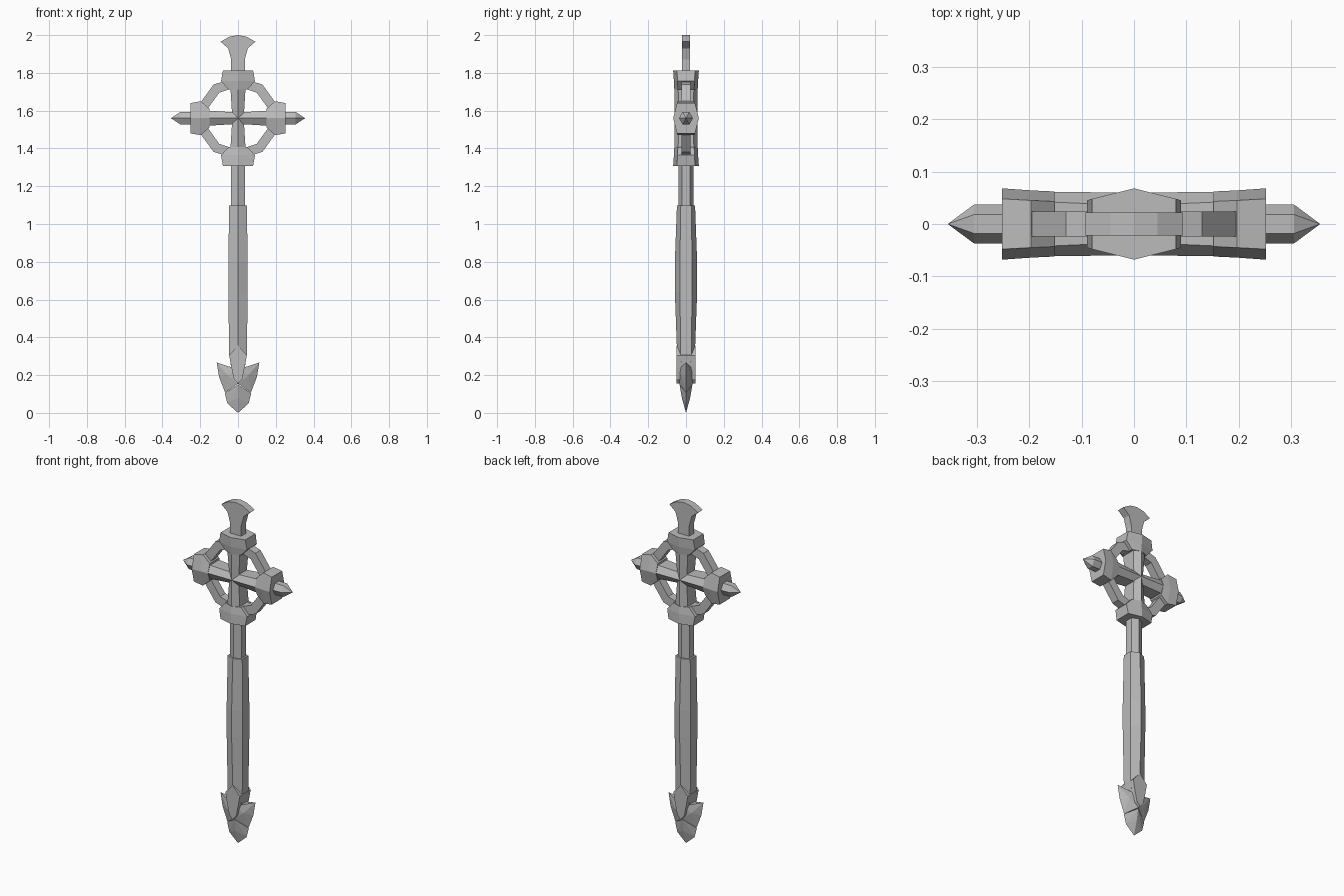
import bpy, bmesh, math
from mathutils import Matrix, Vector

cube = bpy.data.objects.get("Cube")
if cube:
    bpy.data.objects.remove(cube, do_unlink=True)

stone = bpy.data.materials.new("grey_metal")
stone.use_nodes = True
grey = (0.5, 0.5, 0.5, 1)
stone.diffuse_color = grey
stone.node_tree.nodes["Principled BSDF"].inputs["Base Color"].default_value = grey

HUB = 1.56  # height of the cross centre


def finish(name, bm, matrix=Matrix()):
    bm.transform(matrix)
    bmesh.ops.recalc_face_normals(bm, faces=bm.faces)
    mesh = bpy.data.meshes.new(name)
    bm.to_mesh(mesh)
    bm.free()
    mesh.materials.append(stone)
    obj = bpy.data.objects.new(name, mesh)
    bpy.context.collection.objects.link(obj)
    return obj


def hex_loft(name, sections, matrix=Matrix()):
    """Six-sided bar along z; sections are (z, half width, side depth, ridge depth)."""
    bm = bmesh.new()
    rings = []
    for z, w, side, ridge in sections:
        plan = [(0, -ridge), (w, -side), (w, side), (0, ridge), (-w, side), (-w, -side)]
        rings.append([bm.verts.new((x, y, z)) for x, y in plan])
    for low, high in zip(rings, rings[1:]):
        for i in range(6):
            j = (i + 1) % 6
            bm.faces.new((low[i], low[j], high[j], high[i]))
    bm.faces.new(rings[0])
    bm.faces.new(rings[-1])
    bmesh.ops.remove_doubles(bm, verts=bm.verts, dist=0.0005)
    return finish(name, bm, matrix)


def plate(name, half_outline, depth):
    """Flat plate, mirrored in x; the half outline starts and ends anywhere on x >= 0."""
    points = half_outline + [(-x, z) for x, z in reversed(half_outline) if x > 0]
    bm = bmesh.new()
    face = bm.faces.new([bm.verts.new((x, -depth, z)) for x, z in points])
    extruded = bmesh.ops.extrude_face_region(bm, geom=[face])
    moved = [v for v in extruded["geom"] if isinstance(v, bmesh.types.BMVert)]
    bmesh.ops.translate(bm, verts=moved, vec=(0, 2 * depth, 0))
    return finish(name, bm)


def hull(name, points):
    """Faceted solid round points, mirrored front to back."""
    bm = bmesh.new()
    for x, y, z in points:
        for s in ((1, -1) if y else (1,)):
            bm.verts.new((x, y * s, z))
    bmesh.ops.convex_hull(bm, input=bm.verts)
    return finish(name, bm)


# Collars and tapered spokes, four times round the hub
for i, side in enumerate(("top", "left", "bottom", "right")):
    turn = Matrix.Translation((0, 0, HUB)) @ Matrix.Rotation(i * math.pi / 2, 4, 'Y')
    hex_loft(side + "_collar", [(0.152, 0.05, 0.043, 0.062),
                                (0.196, 0.09, 0.045, 0.064),
                                (0.252, 0.08, 0.048, 0.068)], turn)
    hex_loft(side + "_spoke", [(0, 0.03, 0.035, 0.06), (0.16, 0.04, 0.042, 0.061)], turn)
    if side in ("left", "right"):
        hex_loft(side + "_spike", [(0.24, 0.033, 0.018, 0.037),
                                   (0.305, 0.033, 0.018, 0.037),
                                   (0.355, 0, 0, 0)], turn)

# Ten-sided ring behind the cross
bm = bmesh.new()
loops = []
for i in range(10):
    a = math.radians(36 * i + 18)
    loops.append([bm.verts.new((r * math.cos(a), y, HUB + r * math.sin(a)))
                  for r, y in ((0.22, -0.024), (0.22, 0.024), (0.168, 0.024), (0.168, -0.024))])
for i in range(10):
    a, b = loops[i], loops[(i + 1) % 10]
    for k in range(4):
        n = (k + 1) % 4
        bm.faces.new((a[k], a[n], b[n], b[k]))
finish("ring", bm)

# Flared blade on top
plate("top_blade", [(0.036, 1.79), (0.036, 1.87), (0.052, 1.93), (0.092, 1.965),
                    (0.045, 1.992), (0, 2.0)], 0.022)

# Shaft and swelling grip
hex_loft("shaft", [(1.08, 0.037, 0.022, 0.04), (1.32, 0.037, 0.022, 0.04)])
hex_loft("grip", [(0.2, 0.03, 0.02, 0.035), (0.31, 0.047, 0.028, 0.047),
                  (0.64, 0.051, 0.032, 0.059), (0.8, 0.051, 0.032, 0.059),
                  (1.097, 0.047, 0.028, 0.048)])

# Pommel: leaf, two wings and a pointed tip
plate("pommel_leaf", [(0, 0.155), (0.022, 0.18), (0.035, 0.24), (0.047, 0.305), (0, 0.357)], 0.05)
for name, s in (("left_wing", 1), ("right_wing", -1)):
    hull(name, [(s * 0.113, 0, 0.267), (s * 0.1, 0, 0.19), (s * 0.068, 0, 0.107),
                (s * 0.055, 0.026, 0.2), (0, 0.038, 0.23), (0, 0.036, 0.155)])
hull("pommel_tip", [(0, 0.034, 0.15), (0.07, 0, 0.105), (-0.07, 0, 0.105),
                    (0.056, 0, 0.05), (-0.056, 0, 0.05), (0, 0.022, 0.08), (0, 0, 0)])
